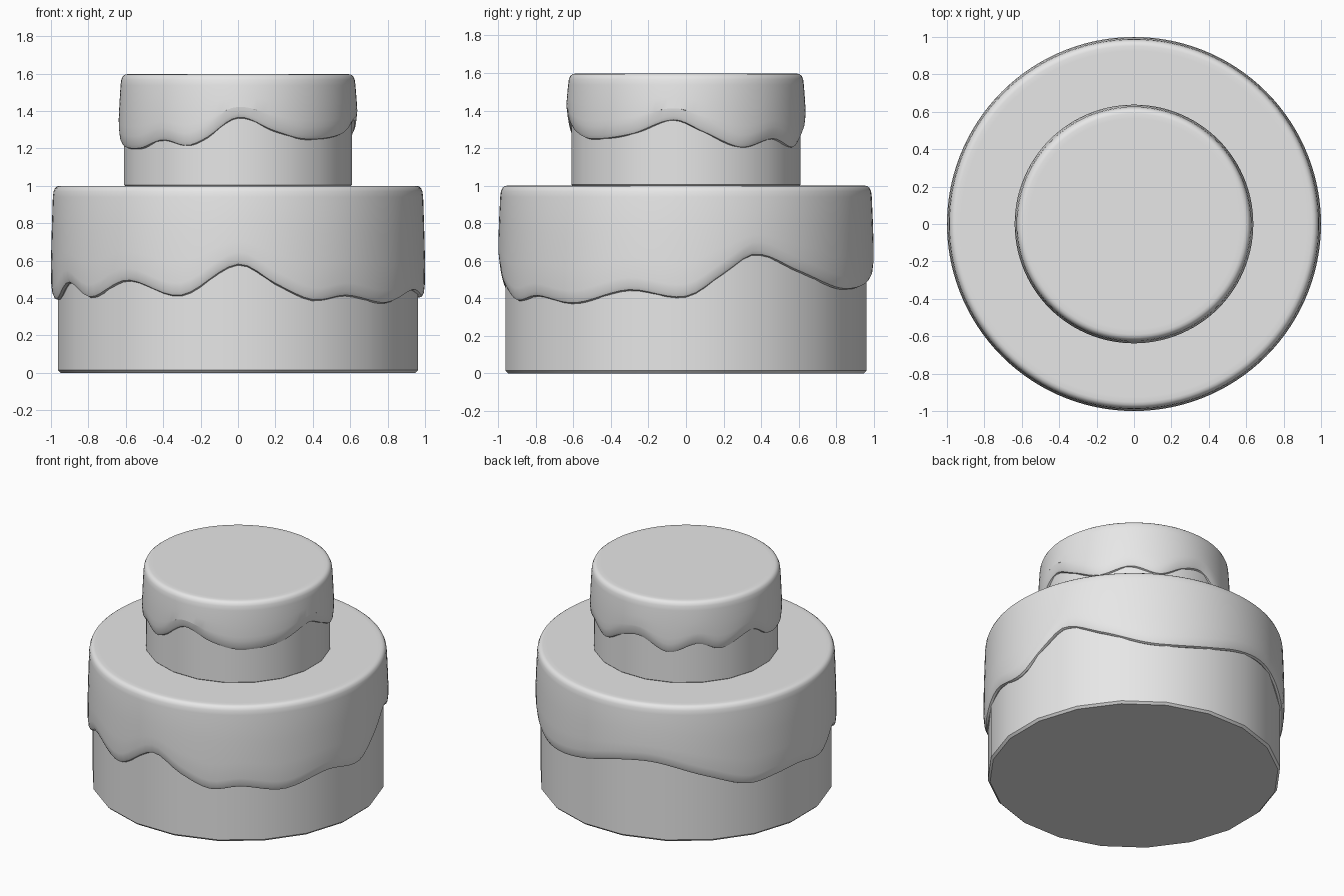
import bpy, bmesh, math

cube = bpy.data.objects.get("Cube")
if cube:
    bpy.data.objects.remove(cube, do_unlink=True)

grey = bpy.data.materials.new("plain_grey")
grey.use_nodes = True
grey.diffuse_color = (0.8, 0.8, 0.8, 1)
grey.node_tree.nodes["Principled BSDF"].inputs["Base Color"].default_value = (0.8, 0.8, 0.8, 1)


def lathe(name, sides, profile, turn=0.0):
    """Skin rings bottom to top; profile(angle in degrees) gives (radius, z) pairs."""
    bm = bmesh.new()
    columns = []
    for i in range(sides):
        deg = turn + 360 * i / sides
        a = math.radians(deg)
        columns.append([bm.verts.new((r * math.cos(a), r * math.sin(a), z))
                        for r, z in profile(deg % 360)])
    for i, here in enumerate(columns):
        there = columns[(i + 1) % sides]
        for j in range(len(here) - 1):
            bm.faces.new((here[j], there[j], there[j + 1], here[j + 1]))
    bm.faces.new([c[-1] for c in columns])
    bm.faces.new([c[0] for c in reversed(columns)])
    mesh = bpy.data.meshes.new(name)
    bm.to_mesh(mesh)
    bm.free()
    mesh.materials.append(grey)
    obj = bpy.data.objects.new(name, mesh)
    bpy.context.collection.objects.link(obj)
    bpy.ops.object.select_all(action='DESELECT')
    obj.select_set(True)
    bpy.context.view_layer.objects.active = obj
    bpy.ops.object.shade_smooth_by_angle(angle=math.radians(35))
    return obj


def drip_height(knots, deg):
    """Smooth closed curve through (angle, height) knots."""
    n = len(knots)

    def knot(i):
        return knots[i % n][0] + 360 * (i // n), knots[i % n][1]

    if deg < knots[0][0]:
        deg += 360
    i = max(k for k in range(n) if knots[k][0] <= deg)
    (a0, h0), (a1, h1), (a2, h2), (a3, h3) = [knot(i + k) for k in (-1, 0, 1, 2)]
    span = a2 - a1
    t = (deg - a1) / span
    m1 = (h2 - h0) / (a2 - a0) * span
    m2 = (h3 - h1) / (a3 - a1) * span
    return ((2 * t**3 - 3 * t**2 + 1) * h1 + (t**3 - 2 * t**2 + t) * m1
            + (3 * t**2 - 2 * t**3) * h2 + (t**3 - t**2) * m2)


def tier(name, radius, bottom, top, icing_radius, knots):
    # Sponge: a twenty-sided drum with a small bevel at its foot
    drum = [(radius - 0.015, bottom), (radius, bottom + 0.015), (radius, top - 0.1)]
    lathe(name + "_cake", 20, lambda deg: drum, turn=9)

    # Icing: rounded shoulder, slight bulge and a rolled dripping lip
    def icing(deg):
        low = drip_height(knots, deg)
        R = icing_radius
        body = top - 0.06 - low
        return [(radius - 0.06, low + 0.02), (R - 0.030, low), (R - 0.015, low + 0.006),
                (R - 0.006, low + 0.025), (R - 0.001, low + 0.07),
                (R, low + 0.35 * body), (R - 0.004, low + 0.65 * body),
                (R - 0.010, top - 0.06), (R - 0.014, top - 0.03),
                (R - 0.022, top - 0.012), (R - 0.034, top - 0.003),
                (R - 0.048, top), (R - 0.075, top)]

    lathe(name + "_icing", 120, icing)


lower_drips = [(0, .405), (12, .53), (22, .63), (37, .545), (54, .455), (66, .45),
               (81, .49), (98, .56), (113, .575), (133, .48), (150, .39), (163, .41),
               (174, .425), (191, .39), (203, .48), (217, .40), (233, .49), (252, .41),
               (270, .575), (282, .47), (294, .385), (306, .41), (323, .37), (342, .44)]
upper_drips = [(9, 1.28), (28, 1.2), (48, 1.245), (66, 1.2), (82, 1.28), (96, 1.31),
               (114, 1.22), (132, 1.285), (147, 1.235), (170, 1.31), (186, 1.22),
               (212, 1.195), (230, 1.24), (244, 1.21), (254, 1.25), (270, 1.36),
               (288, 1.29), (305, 1.245), (332, 1.27), (354, 1.345)]

tier("lower", 0.975, 0.0, 1.0, 1.0, lower_drips)
tier("upper", 0.618, 0.99, 1.597, 0.638, upper_drips)
